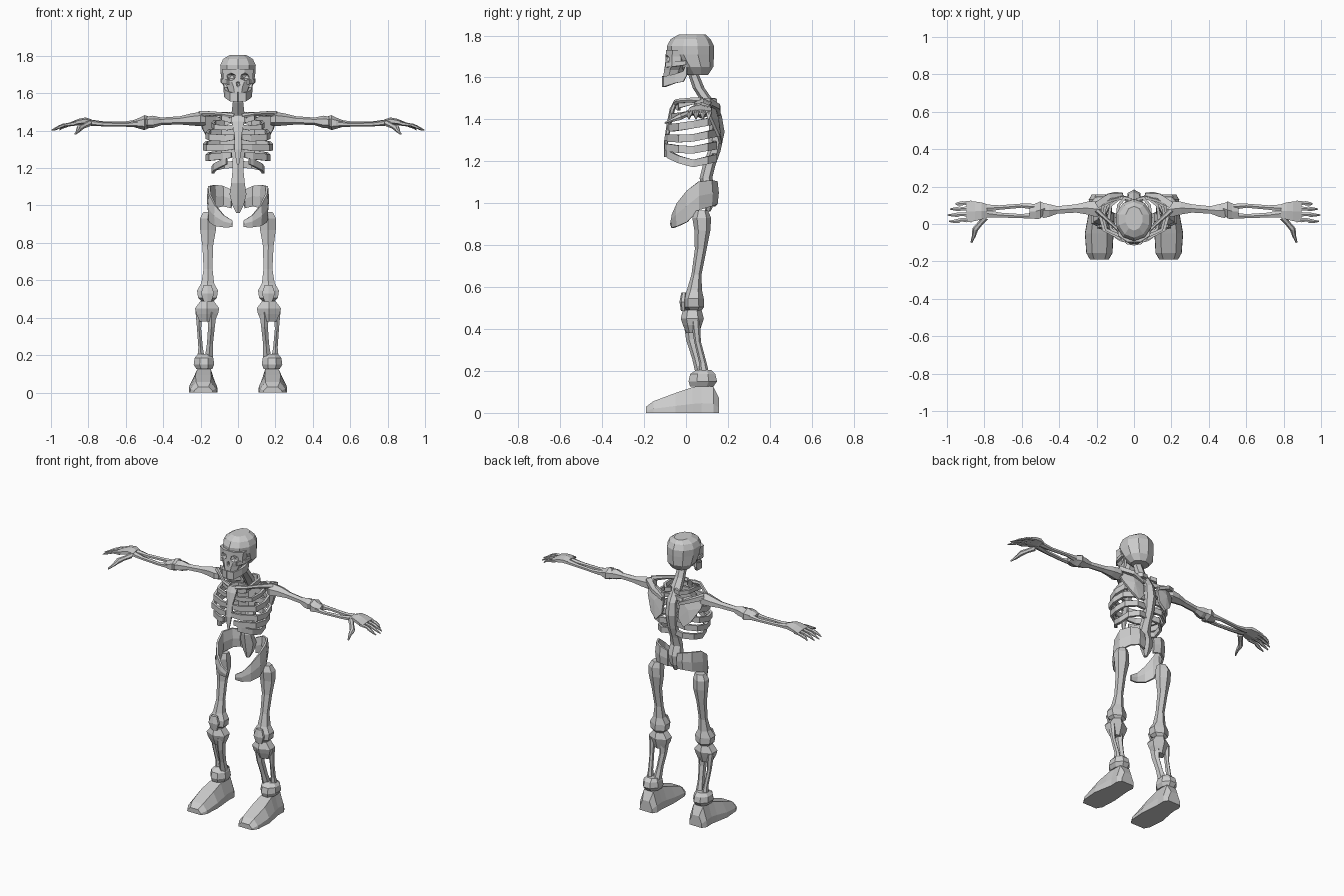
import bpy, bmesh, math
from mathutils import Vector

X, Y, Z = Vector((1, 0, 0)), Vector((0, 1, 0)), Vector((0, 0, 1))


def ngon(n):
    # polygon scaled so that it fills the -1..1 square
    p = [(math.cos(math.tau * (i + .5) / n), math.sin(math.tau * (i + .5) / n)) for i in range(n)]
    mu, mv = max(a for a, b in p), max(b for a, b in p)
    return [(a / mu, b / mv) for a, b in p]


def finish(name, bm, mirror):
    bmesh.ops.recalc_face_normals(bm, faces=bm.faces[:])
    me = bpy.data.meshes.new(name)
    bm.to_mesh(me)
    bm.free()
    ob = bpy.data.objects.new(name, me)
    bpy.context.collection.objects.link(ob)
    if mirror:
        ob.modifiers.new("mirror", 'MIRROR').use_mirror_merge = False
    return ob


def loft(name, secs, u=X, v=Y, n=6, shape=None, mirror=True):
    """Skin through sections (x, y, z, half size along u, half size along v)."""
    bm = bmesh.new()
    shape = shape or ngon(n)
    pts = [Vector(s[:3]) for s in secs]
    rings = []
    for i, s in enumerate(secs):
        w = v
        if w is None:  # across the path
            t = pts[min(i + 1, len(pts) - 1)] - pts[max(i - 1, 0)]
            w = u.cross(t).normalized()
        rings.append([bm.verts.new(pts[i] + u * a * s[3] + w * b * s[4]) for a, b in shape])
    k = len(shape)
    for r, q in zip(rings, rings[1:]):
        for j in range(k):
            bm.faces.new((r[j], r[(j + 1) % k], q[(j + 1) % k], q[j]))
    bm.faces.new(rings[0])
    bm.faces.new(rings[-1])
    return finish(name, bm, mirror)


def cutter(name, loc, r, scale=(1, 1, 1)):
    bpy.ops.mesh.primitive_ico_sphere_add(subdivisions=1, radius=r, location=loc)
    ob = bpy.context.object
    ob.name, ob.scale = name, scale
    ob.hide_render = True
    ob.hide_set(True)
    return ob


# Skull
loft("cranium", [(0, .055, 1.612, .055, .05), (0, .045, 1.65, .085, .085),
                 (0, .022, 1.71, .093, .112), (0, .021, 1.75, .095, .112),
                 (0, .022, 1.783, .08, .095), (0, .03, 1.804, .045, .065)], n=10, mirror=False)
face = loft("face", [(0, -.065, 1.60, .045, .043), (0, -.055, 1.635, .058, .05),
                     (0, -.045, 1.66, .08, .055), (0, -.045, 1.70, .08, .052),
                     (0, -.04, 1.73, .085, .056)], n=8, mirror=False)
for nm, loc, r, sc in [("eye_cutter_left", (-.04, -.1, 1.688), .027, (1.1, 1.3, .85)),
                       ("eye_cutter_right", (.04, -.1, 1.688), .027, (1.1, 1.3, .85)),
                       ("nose_cutter", (0, -.11, 1.65), .016, (.8, 1.3, 1.2))]:
    m = face.modifiers.new(nm, 'BOOLEAN')
    m.object, m.operation, m.solver = cutter(nm, loc, r, sc), 'DIFFERENCE', 'EXACT'
loft("cheekbone", [(.05, -.09, 1.66, .012, .012), (.08, -.05, 1.665, .012, .008),
                   (.088, .0, 1.67, .01, .006)], u=Z, v=None, n=4)
loft("jaw", [(0, -.105, 1.58, .026, .01), (.035, -.1, 1.58, .024, .01),
             (.06, -.05, 1.595, .022, .008), (.066, -.012, 1.605, .025, .008),
             (.07, .004, 1.64, .03, .007)], u=Z, v=None, n=4)

# Spine and sacrum
loft("spine", [(0, .03, 1.63, .025, .025), (0, .06, 1.55, .028, .028), (0, .10, 1.49, .035, .03),
               (0, .14, 1.42, .03, .03), (0, .147, 1.34, .035, .037), (0, .135, 1.25, .028, .03),
               (0, .11, 1.18, .03, .03), (0, .095, 1.12, .036, .03), (0, .11, 1.06, .045, .035),
               (0, .11, 1.0, .03, .025), (0, .105, .96, .01, .012)], mirror=False)

# Ribs: back, side and front heights, half width, front depth, front end
for i, (zb, zs, zf, w, yf, xe) in enumerate([
        (1.49, 1.485, 1.46, .09, -.045, .02), (1.45, 1.43, 1.42, .135, -.065, .02),
        (1.40, 1.375, 1.365, .165, -.08, .02), (1.34, 1.312, 1.315, .18, -.09, .02),
        (1.28, 1.255, 1.27, .165, -.095, .035), (1.22, 1.19, 1.235, .135, -.09, .06)]):
    h = .013 if i < 2 else .018
    loft(f"rib_{i + 1}", [(.015, .13, zb, h, .008), (w * .55, .14, zb - .005, h, .008),
                          (w * .92, .10, (zb + zs) / 2, h, .008), (w, .035, zs, h, .008),
                          (w * .9, -.03, (zs + zf) / 2 - .005, h, .008),
                          (w * .35 + xe * .5, yf + .012, zf - .005, h, .008),
                          (xe, yf, zf, h * .8, .007)], u=Z, v=None, n=4)
loft("sternum", [(0, -.05, 1.485, .034, .01), (0, -.065, 1.45, .034, .013),
                 (0, -.08, 1.38, .02, .012), (0, -.094, 1.30, .02, .01),
                 (0, -.098, 1.22, .006, .006)], mirror=False)

# Shoulder girdle
loft("collarbone", [(.02, -.05, 1.478, .014, .014), (.08, -.035, 1.488, .01, .01),
                    (.14, .02, 1.492, .011, .011), (.2, .075, 1.49, .016, .014)], u=Z, v=None)
bm = bmesh.new()
bm.faces.new([bm.verts.new(p) for p in [(.055, .14, 1.45), (.12, .125, 1.48), (.2, .09, 1.475),
                                         (.19, .115, 1.41), (.14, .155, 1.32), (.1, .165, 1.285),
                                         (.06, .16, 1.33)]])
bmesh.ops.poke(bm, faces=bm.faces[:])
bm.verts.ensure_lookup_table()
bm.verts[-1].co.y += .015
blade = finish("shoulder_blade", bm, True)
so = blade.modifiers.new("thickness", 'SOLIDIFY')
so.thickness, so.offset = .014, 0
loft("shoulder_blade_ridge", [(.06, .155, 1.425, .01, .01), (.13, .15, 1.46, .012, .014),
                              (.2, .1, 1.487, .015, .018)], u=Z, v=None, n=4)

# Arms
loft("upper_arm", [(.175, .08, 1.46, .03, .03), (.2, .08, 1.462, .043, .038),
                   (.25, .085, 1.46, .034, .032), (.31, .083, 1.455, .022, .022),
                   (.41, .075, 1.45, .02, .02), (.455, .072, 1.447, .034, .033),
                   (.485, .072, 1.445, .04, .03), (.5, .072, 1.445, .025, .02)], u=Y, v=Z)
loft("elbow", [(.475, .085, 1.445, .022, .03), (.5, .075, 1.443, .046, .04),
               (.525, .068, 1.44, .042, .03), (.56, .067, 1.438, .03, .018)], u=Y, v=Z)
loft("forearm_outer", [(.53, .092, 1.44, .016, .02), (.6, .098, 1.438, .011, .012),
                       (.72, .088, 1.438, .012, .012), (.8, .085, 1.445, .02, .016)], u=Y, v=Z)
loft("forearm_inner", [(.53, .045, 1.437, .016, .018), (.6, .042, 1.432, .011, .011),
                       (.72, .048, 1.435, .013, .012), (.8, .058, 1.443, .022, .016)], u=Y, v=Z)

# Hands
loft("palm", [(.785, .07, 1.445, .035, .016), (.815, .07, 1.452, .045, .019),
              (.85, .068, 1.447, .052, .017), (.895, .066, 1.435, .057, .011)], u=Y, v=Z)
for i, (y0, y1, xe) in enumerate([(.112, .108, .955), (.082, .08, .985),
                                  (.052, .048, .998), (.022, .014, .99)]):
    xm = (.88 + xe) / 2
    loft(f"finger_{i + 1}", [(.87, y0, 1.438, .013, .011), (xm - .01, y0, 1.43, .009, .008),
                             (xm, (y0 + y1) / 2, 1.427, .012, .01),
                             (xm + .025, y1, 1.417, .009, .008), (xe, y1, 1.402, .003, .003)],
         u=Y, v=Z)
loft("thumb", [(.795, .035, 1.44, .015, .018), (.825, .0, 1.425, .012, .014),
               (.85, -.03, 1.412, .015, .016), (.855, -.06, 1.4, .01, .011),
               (.87, -.1, 1.383, .004, .005)], u=Z, v=None)

# Pelvis: curved wing from sacrum round to the front
loft("pelvis", [(.035, .135, 1.035, .05, .012), (.08, .145, 1.05, .055, .012),
                (.125, .12, 1.048, .062, .012), (.155, .06, 1.035, .068, .012),
                (.15, .005, .985, .075, .012), (.12, -.04, .945, .055, .012),
                (.075, -.062, .915, .032, .012), (.03, -.066, .902, .018, .01)],
     u=Z, v=None)

# Legs
loft("thigh", [(.155, .075, .965, .03, .03), (.162, .075, .93, .042, .045),
               (.16, .078, .87, .042, .038), (.162, .07, .78, .028, .028),
               (.16, .05, .66, .024, .024), (.162, .04, .585, .034, .036),
               (.163, .035, .545, .056, .05), (.163, .035, .505, .05, .052),
               (.163, .04, .485, .03, .03)])
loft("kneecap", [(.163, -.01, .575, .02, .012), (.163, -.015, .53, .035, .016),
                 (.163, -.012, .485, .02, .012)])
loft("shin_top", [(.165, .03, .49, .035, .045), (.165, .03, .45, .065, .055),
                  (.165, .03, .42, .058, .045), (.165, .032, .38, .04, .03)])
loft("shin_inner", [(.14, .025, .43, .026, .036), (.142, .03, .35, .018, .03),
                    (.15, .055, .26, .016, .026), (.155, .075, .19, .022, .03)])
loft("shin_outer", [(.21, .045, .44, .018, .022), (.208, .055, .34, .011, .016),
                    (.2, .08, .24, .012, .018), (.198, .088, .18, .02, .024)])
loft("ankle", [(.178, .085, .205, .036, .035), (.182, .08, .185, .05, .06),
               (.182, .08, .15, .055, .068), (.18, .075, .125, .042, .055)], n=8)
loft("foot", [(c, y, h / 2, r, h / 2) for y, c, r, h in [
    (-.19, .185, .05, .03), (-.155, .185, .07, .056), (-.05, .186, .077, .095),
    (.03, .182, .066, .122), (.075, .18, .06, .132), (.13, .18, .062, .125),
    (.158, .18, .045, .07)]], u=X, v=Z,
    shape=[(-1, -1), (1, -1), (.97, -.3), (.55, 1), (-.55, 1), (-.97, -.3)])
